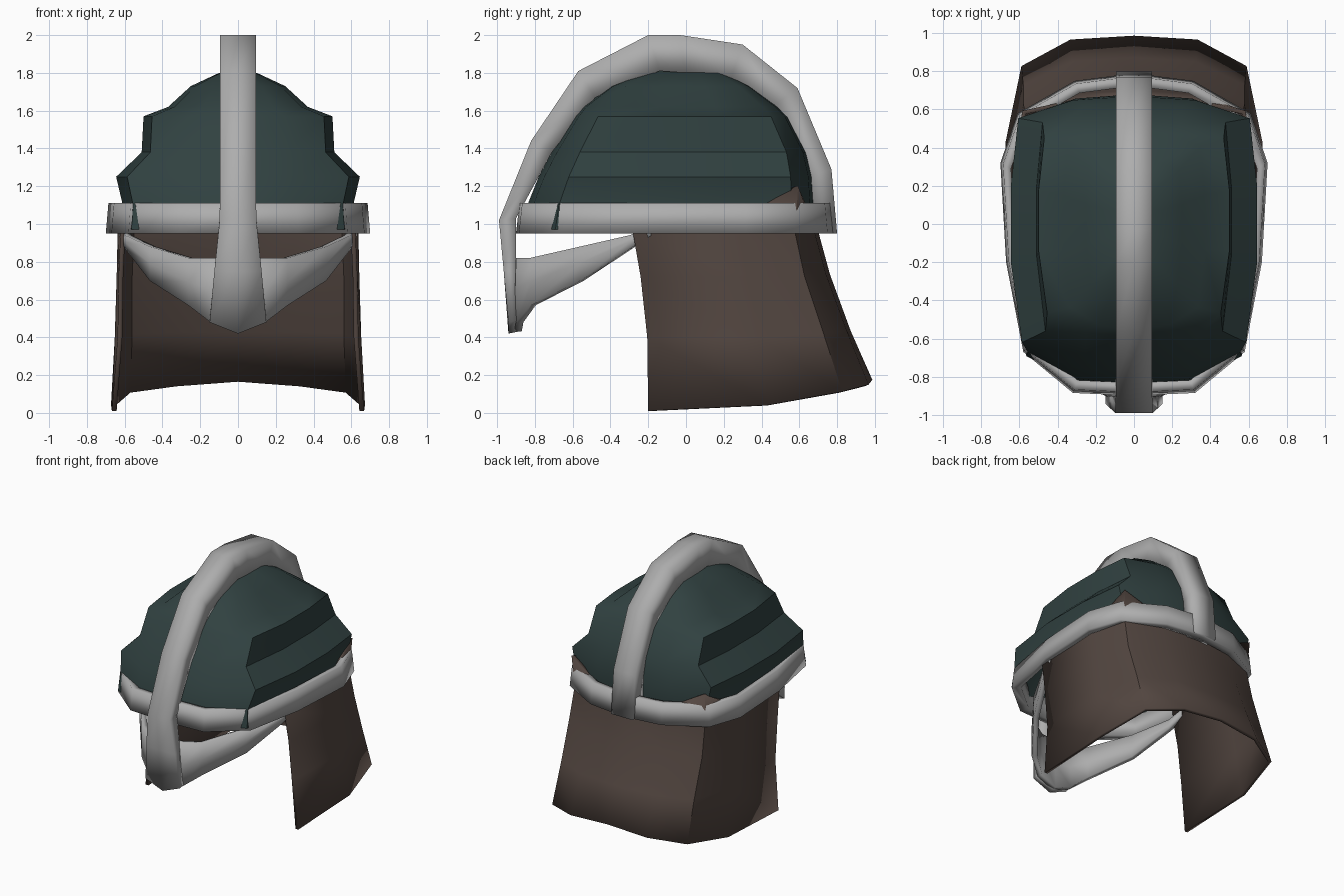
import bpy, bmesh, math

if "Cube" in bpy.data.objects:
    bpy.data.objects.remove(bpy.data.objects["Cube"])


def material(name, rgb):
    m = bpy.data.materials.new(name)
    m.diffuse_color = (*rgb, 1)
    m.use_nodes = True
    m.node_tree.nodes["Principled BSDF"].inputs["Base Color"].default_value = m.diffuse_color
    return m


GREEN = material("dark_green", (0.030, 0.053, 0.052))
BROWN = material("leather_brown", (0.088, 0.063, 0.053))
STEEL = material("steel_grey", (0.42, 0.42, 0.42))


def loft(name, rows, mat, ring=False, loop=False, caps=False, angle=None, thick=0):
    """Skin rows of points; ring closes each row, loop joins last row to first."""
    bm = bmesh.new()
    vs = [[bm.verts.new(p) for p in r] for r in rows]
    n = len(rows[0])
    for i in range(len(rows) if loop else len(rows) - 1):
        a, b = vs[i], vs[(i + 1) % len(rows)]
        for j in range(n if ring else n - 1):
            k = (j + 1) % n
            bm.faces.new((a[j], a[k], b[k], b[j]))
    if caps:
        bm.faces.new(vs[0])
        bm.faces.new(vs[-1])
    bmesh.ops.remove_doubles(bm, verts=bm.verts, dist=1e-5)
    bmesh.ops.recalc_face_normals(bm, faces=bm.faces)
    me = bpy.data.meshes.new(name)
    bm.to_mesh(me)
    bm.free()
    ob = bpy.data.objects.new(name, me)
    bpy.context.collection.objects.link(ob)
    me.materials.append(mat)
    bpy.context.view_layer.objects.active = ob
    ob.select_set(True)
    if angle:
        bpy.ops.object.shade_smooth_by_angle(angle=math.radians(angle))
    else:
        bpy.ops.object.shade_smooth()
    ob.select_set(False)
    if thick:
        s = ob.modifiers.new("thickness", "SOLIDIFY")
        s.thickness = thick
        s.offset = 0
    return ob


def mirrored(half):
    """Half outline that starts and ends on x = 0, made into a full ring."""
    return half + [(-p[0], *p[1:]) for p in half[-2:0:-1]]


def both_sides(half):
    """Half strip ending on x = 0, continued to the other side."""
    return half + [(-p[0], *p[1:]) for p in half[-2::-1]]


# Dome: stacked rings with stepped shoulders, open underneath
plan = mirrored([(0, -1), (0.5, -0.96), (0.91, -0.78), (1, -0.2),
                 (1, 0.35), (0.94, 0.84), (0.5, 0.97), (0, 1)])
levels = [  # z, half width, front y, back y
    (0.97, 0.62, -0.86, 0.67), (1.10, 0.61, -0.84, 0.68), (1.25, 0.645, -0.78, 0.67),
    (1.38, 0.51, -0.71, 0.64), (1.57, 0.50, -0.59, 0.54), (1.62, 0.37, -0.55, 0.49),
    (1.73, 0.25, -0.40, 0.34), (1.80, 0.10, -0.22, 0.20), (1.82, 0.0, -0.12, 0.0)]
loft("dome", [[(w * px, (f + b) / 2 + (b - f) / 2 * py, z) for px, py in plan]
              for z, w, f, b in levels], GREEN, ring=True, angle=40)

# Brow band: box section swept round the rim, slightly wider at the bottom
rim = mirrored([(0, -0.90), (0.32, -0.885), (0.58, -0.67), (0.67, -0.2),
                (0.70, 0.32), (0.61, 0.58), (0.31, 0.75), (0, 0.79)])


def band_section(x, y):
    ix, iy = x * 0.92, (y + 0.05) * 0.92 - 0.05
    return [(x, y, 0.95), (x * 0.98, y * 0.98, 1.11), (ix, iy, 1.11), (ix, iy, 0.95)]


loft("brow_band", [band_section(x, y) for x, y in rim], STEEL, ring=True, loop=True)

# Crest: one bar from the nose guard over the top to the back rim
crest = [  # half width, outer y, outer z, inner y, inner z
    (0.15, -0.94, 0.48, -0.89, 0.49), (0.125, -0.965, 0.75, -0.90, 0.75),
    (0.097, -0.99, 1.02, -0.90, 1.03), (0.094, -0.82, 1.44, -0.71, 1.38),
    (0.094, -0.57, 1.81, -0.48, 1.67), (0.094, -0.20, 2.0, -0.14, 1.81),
    (0.094, -0.03, 2.0, 0.0, 1.80), (0.094, 0.30, 1.95, 0.24, 1.77),
    (0.094, 0.59, 1.72, 0.47, 1.63), (0.094, 0.77, 1.29, 0.65, 1.25),
    (0.094, 0.80, 0.95, 0.68, 0.95)]
rows = [[(-w, oy, oz), (0, oy, oz), (w, oy, oz), (w, iy, iz), (0, iy, iz), (-w, iy, iz)]
        for w, oy, oz, iy, iz in crest]
# pointed tip of the nose guard
rows[0][1], rows[0][4] = (0, -0.94, 0.42), (0, -0.89, 0.43)
loft("crest_and_nose_guard", rows, STEEL, ring=True, caps=True)

# Cheek guard: curved plate from the temples to the nose guard
cheek = both_sides([  # x, y, top z, bottom z
    (0.61, -0.18, 0.99, 0.94), (0.58, -0.29, 0.94, 0.87), (0.45, -0.55, 0.88, 0.70),
    (0.25, -0.81, 0.82, 0.57), (0.14, -0.88, 0.82, 0.48), (0, -0.89, 0.82, 0.43)])
loft("cheek_guard", [[(x, y, t), (x, y - 0.005, (t + b) / 2), (x, y, b)]
                     for x, y, t, b in cheek], STEEL, angle=40, thick=0.04)

# Neck guard: flaring curtain, its top corners poke out above the band
guard_rows = [
    [(0.60, -0.27, 1.02), (0.62, 0.28, 1.02), (0.575, 0.585, 1.20), (0.31, 0.64, 1.06), (0, 0.67, 1.06)],
    [(0.61, -0.28, 0.95), (0.625, 0.30, 0.95), (0.56, 0.57, 0.95), (0.30, 0.67, 0.95), (0, 0.69, 0.95)],
    [(0.62, -0.24, 0.72), (0.63, 0.33, 0.72), (0.57, 0.62, 0.72), (0.31, 0.73, 0.73), (0, 0.75, 0.73)],
    [(0.625, -0.205, 0.40), (0.64, 0.38, 0.40), (0.57, 0.72, 0.42), (0.32, 0.84, 0.43), (0, 0.86, 0.43)],
    [(0.655, -0.20, 0.01), (0.66, 0.43, 0.04), (0.58, 0.82, 0.11), (0.33, 0.955, 0.145), (0, 0.975, 0.17)]]
loft("neck_guard", [both_sides(r) for r in guard_rows], BROWN, angle=50, thick=0.025)
